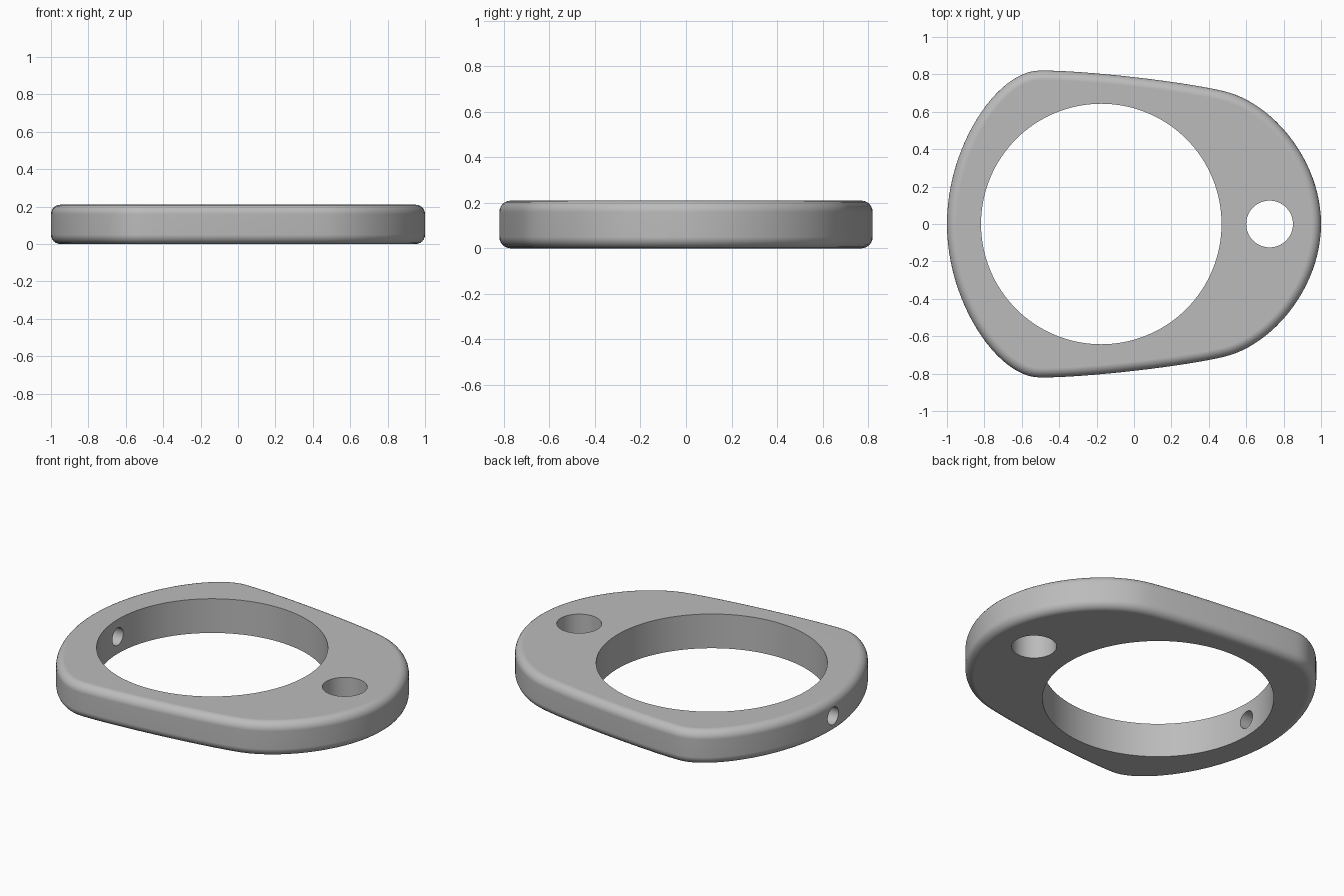
import bpy, bmesh, math
from mathutils import Vector
from mathutils.geometry import interpolate_bezier

if "Cube" in bpy.data.objects:
    bpy.data.objects.remove(bpy.data.objects["Cube"], do_unlink=True)

HEIGHT = 0.21
ROUND = 0.05
RING_X = -0.175

grey = bpy.data.materials.new("plain grey")
grey.use_nodes = True
colour = (0.5, 0.5, 0.5, 1)
grey.diffuse_color = colour
grey.node_tree.nodes["Principled BSDF"].inputs["Base Color"].default_value = colour

# Half outline from the blunt end to the round end, as curve segments
segments = [
    ((-1, 0), (-1, 0.42), (-0.73, 0.815), (-0.51, 0.82)),
    ((-0.51, 0.82), (-0.30, 0.825), (0.25, 0.765), (0.48, 0.71)),
    ((0.48, 0.71), (0.74, 0.65), (1, 0.34), (1, 0)),
]
half = []
for seg in segments:
    half += interpolate_bezier(*[Vector((x, y, 0)) for x, y in seg], 25)[:-1]
half.append(Vector((1, 0, 0)))
outline = half + [Vector((p.x, -p.y, 0)) for p in reversed(half[1:-1])]

# Plate: extruded outline with rounded outer rims
bm = bmesh.new()
base = bm.faces.new([bm.verts.new(p) for p in outline])
top = bmesh.ops.extrude_face_region(bm, geom=[base])["geom"]
bmesh.ops.translate(bm, vec=(0, 0, HEIGHT),
                    verts=[v for v in top if isinstance(v, bmesh.types.BMVert)])
bmesh.ops.recalc_face_normals(bm, faces=bm.faces)
rims = [e for e in bm.edges if abs(e.verts[0].co.z - e.verts[1].co.z) < 0.001]
bmesh.ops.bevel(bm, geom=rims, offset=ROUND, segments=6, profile=0.5, affect='EDGES')
mesh = bpy.data.meshes.new("plate")
bm.to_mesh(mesh)
bm.free()
plate = bpy.data.objects.new("plate", mesh)
bpy.context.collection.objects.link(plate)
mesh.materials.append(grey)


def drill(name, radius, depth, location, rotation=(0, 0, 0), sides=64):
    """Cut a round hole through the plate."""
    bpy.ops.mesh.primitive_cylinder_add(vertices=sides, radius=radius, depth=depth,
                                        location=location, rotation=rotation)
    cutter = bpy.context.object
    cutter.name = name
    cutter.hide_render = True
    cutter.data.materials.append(grey)
    mod = plate.modifiers.new(name, 'BOOLEAN')
    mod.operation = 'DIFFERENCE'
    mod.solver = 'EXACT'
    mod.object = cutter
    bpy.ops.object.select_all(action='DESELECT')
    plate.select_set(True)
    bpy.context.view_layer.objects.active = plate
    bpy.ops.object.modifier_apply(modifier=name)
    bpy.data.objects.remove(cutter, do_unlink=True)


mid = HEIGHT / 2
drill("large_opening", 0.643, 1, (RING_X, 0, mid), sides=128)
drill("small_opening", 0.125, 1, (0.725, 0, mid))
drill("side_screw_hole", 0.053, 0.6, (-0.9, 0, mid), (0, math.pi / 2, 0), 32)

# Smooth walls, crisp hole edges, flat top and bottom
bpy.ops.object.shade_smooth_by_angle(angle=math.radians(35))
weighted = plate.modifiers.new("even_shading", 'WEIGHTED_NORMAL')
weighted.keep_sharp = True
